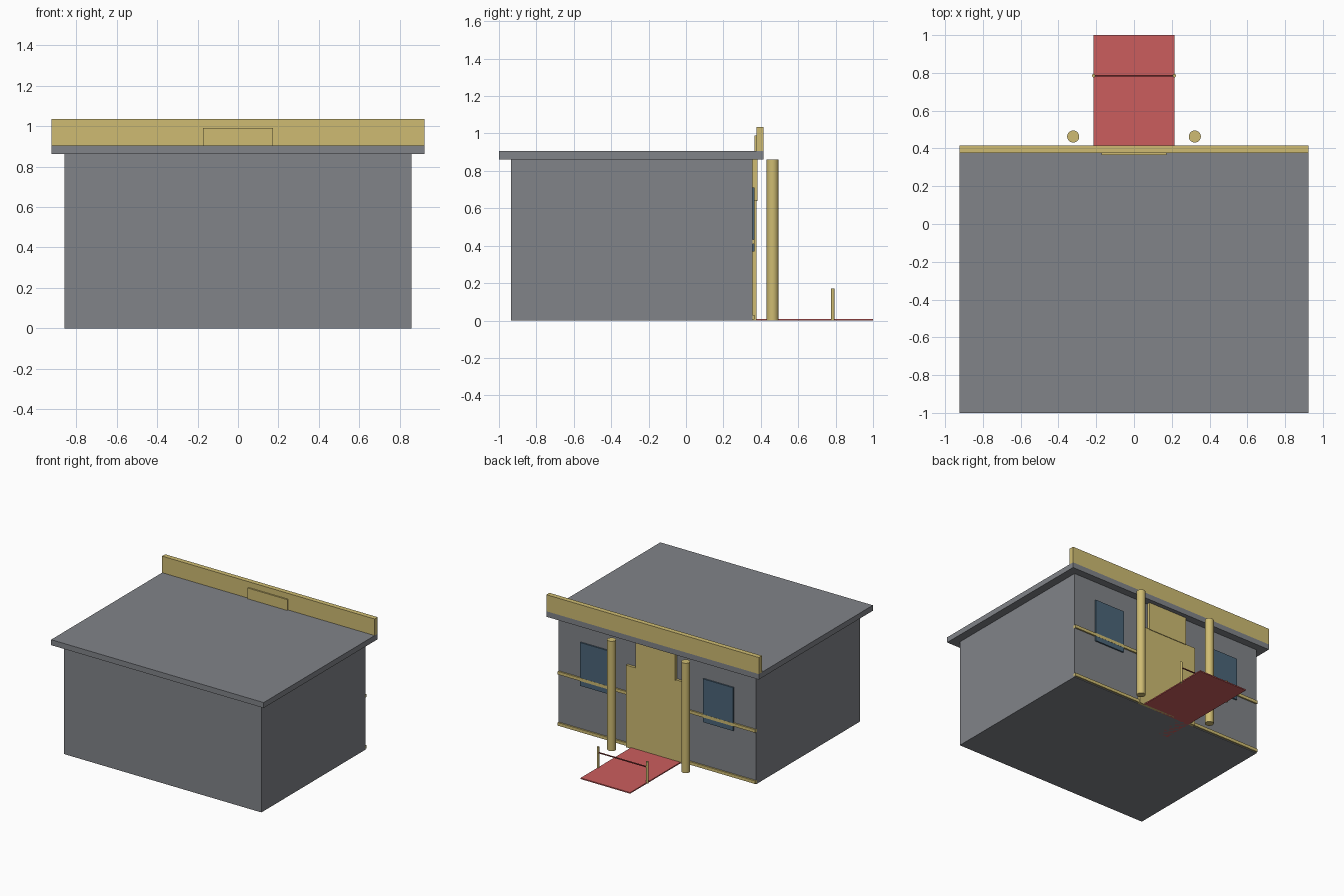
import bpy

if "Cube" in bpy.data.objects:
    bpy.data.objects.remove(bpy.data.objects["Cube"])


def material(name, rgb):
    m = bpy.data.materials.new(name)
    m.diffuse_color = (*rgb, 1)
    m.use_nodes = True
    m.node_tree.nodes["Principled BSDF"].inputs["Base Color"].default_value = m.diffuse_color
    return m


GREY = material("wall_grey", (0.22, 0.23, 0.25))
GOLD = material("gold", (0.62, 0.5, 0.17))
RED = material("carpet_red", (0.6, 0.11, 0.11))
DARK_RED = material("rope_red", (0.2, 0.03, 0.03))
BLUE = material("glass_blue", (0.07, 0.13, 0.19))


def box(name, x, y, z, mat):
    """Box from (min, max) pairs on each axis."""
    centre = [sum(p) / 2 for p in (x, y, z)]
    bpy.ops.mesh.primitive_cube_add(size=1, location=centre)
    ob = bpy.context.object
    ob.name = name
    ob.scale = [p[1] - p[0] for p in (x, y, z)]
    bpy.ops.object.transform_apply(location=False, rotation=False, scale=True)
    ob.data.materials.append(mat)
    return ob


def rod(name, radius, length, loc, mat, sides=16, rot=(0, 0, 0)):
    bpy.ops.mesh.primitive_cylinder_add(vertices=sides, radius=radius, depth=length,
                                        location=loc, rotation=rot)
    ob = bpy.context.object
    ob.name = name
    ob.data.materials.append(mat)
    bpy.ops.object.shade_smooth_by_angle()
    return ob


# Building shell
box("walls", (-0.858, 0.858), (-0.935, 0.355), (0, 0.862), GREY)
box("roof_slab", (-0.923, 0.923), (-1, 0.415), (0.862, 0.905), GREY)
box("parapet", (-0.923, 0.923), (0.377, 0.415), (0.905, 1.035), GOLD)

# Entrance: wide door panel with a narrower panel running up through the roof
box("door_panel", (-0.258, 0.258), (0.345, 0.376), (0, 0.645), GOLD)
box("upper_panel", (-0.172, 0.172), (0.366, 0.381), (0.64, 0.99), GOLD)
box("upper_panel_backing", (-0.172, 0.172), (0.35, 0.37), (0.64, 0.862), GOLD)

# Horizontal trim across the facade
for name, z in (("base_trim", 0.018), ("middle_trim", 0.42)):
    box(name, (-0.858, 0.858), (0.345, 0.367), (z - 0.012, z + 0.012), GOLD)

# Carpet, running a little way under the building
box("carpet", (-0.215, 0.215), (0.12, 1), (0, 0.009), RED)

# Paired windows, columns and barrier posts
for side, s in (("left", -1), ("right", 1)):
    box(side + "_window", sorted((s * 0.403, s * 0.665)), (0.345, 0.366), (0.37, 0.71), BLUE)
    rod(side + "_column", 0.032, 0.862, (s * 0.322, 0.463, 0.431), GOLD, 24)
    rod(side + "_barrier_post", 0.009, 0.172, (s * 0.214, 0.785, 0.086), GOLD)

# Barrier rope between the posts
rod("barrier_rope", 0.005, 0.428, (0, 0.785, 0.127), DARK_RED, 12, (0, 1.570796, 0))
